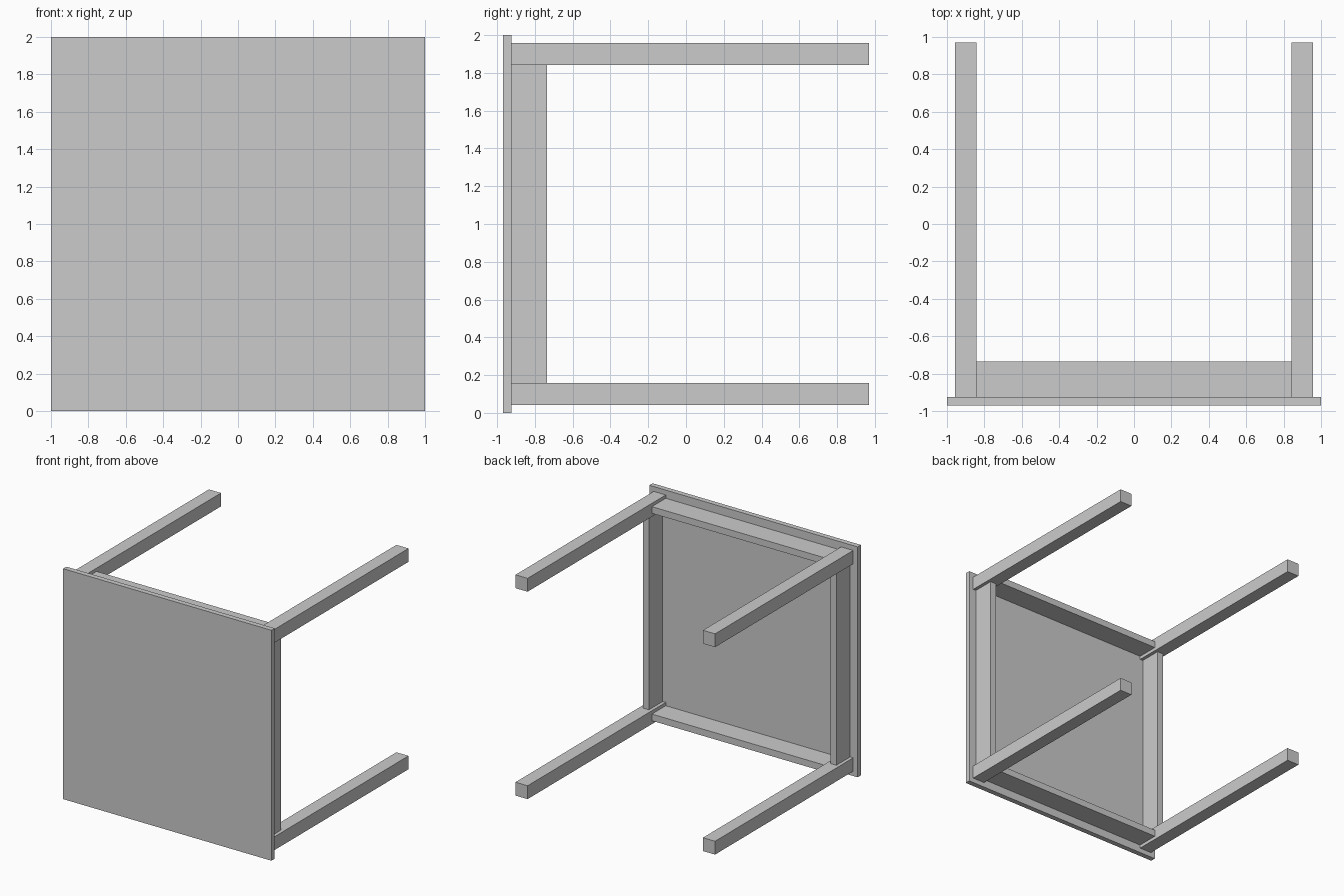
import bpy

if "Cube" in bpy.data.objects:
    bpy.data.objects.remove(bpy.data.objects["Cube"])


def box(name, x, y, z):
    """Box from (min, max) ranges on each axis."""
    bpy.ops.mesh.primitive_cube_add(size=1, location=[sum(r) / 2 for r in (x, y, z)])
    ob = bpy.context.object
    ob.name = name
    ob.scale = [r[1] - r[0] for r in (x, y, z)]
    bpy.ops.object.transform_apply(location=False, rotation=False, scale=True)
    return ob


TOP_BACK = -0.925            # underside of the tabletop (table lies on its side)
APRON_BACK = -0.735
MID = 1.0                    # height of the table's centre line
OFF = 0.90                   # leg and apron offset from the centre
LEG = 0.058                  # half leg width
APRON = 0.029                # half apron thickness
SPAN = OFF - LEG             # aprons run between the legs

# Tabletop
box("tabletop", (-1, 1), (-0.97, TOP_BACK), (0, 2))

for s, side, level in ((-1, "left", "lower"), (1, "right", "upper")):
    # Legs
    for t, row in ((-1, "lower"), (1, "upper")):
        cx, cz = s * OFF, MID + t * OFF
        box(f"{row}_{side}_leg", (cx - LEG, cx + LEG), (TOP_BACK, 0.97), (cz - LEG, cz + LEG))
    # Aprons, centred on the legs
    c = s * OFF
    box(f"{side}_apron", (c - APRON, c + APRON), (TOP_BACK, APRON_BACK), (MID - SPAN, MID + SPAN))
    box(f"{level}_apron", (-SPAN, SPAN), (TOP_BACK, APRON_BACK), (MID + c - APRON, MID + c + APRON))
